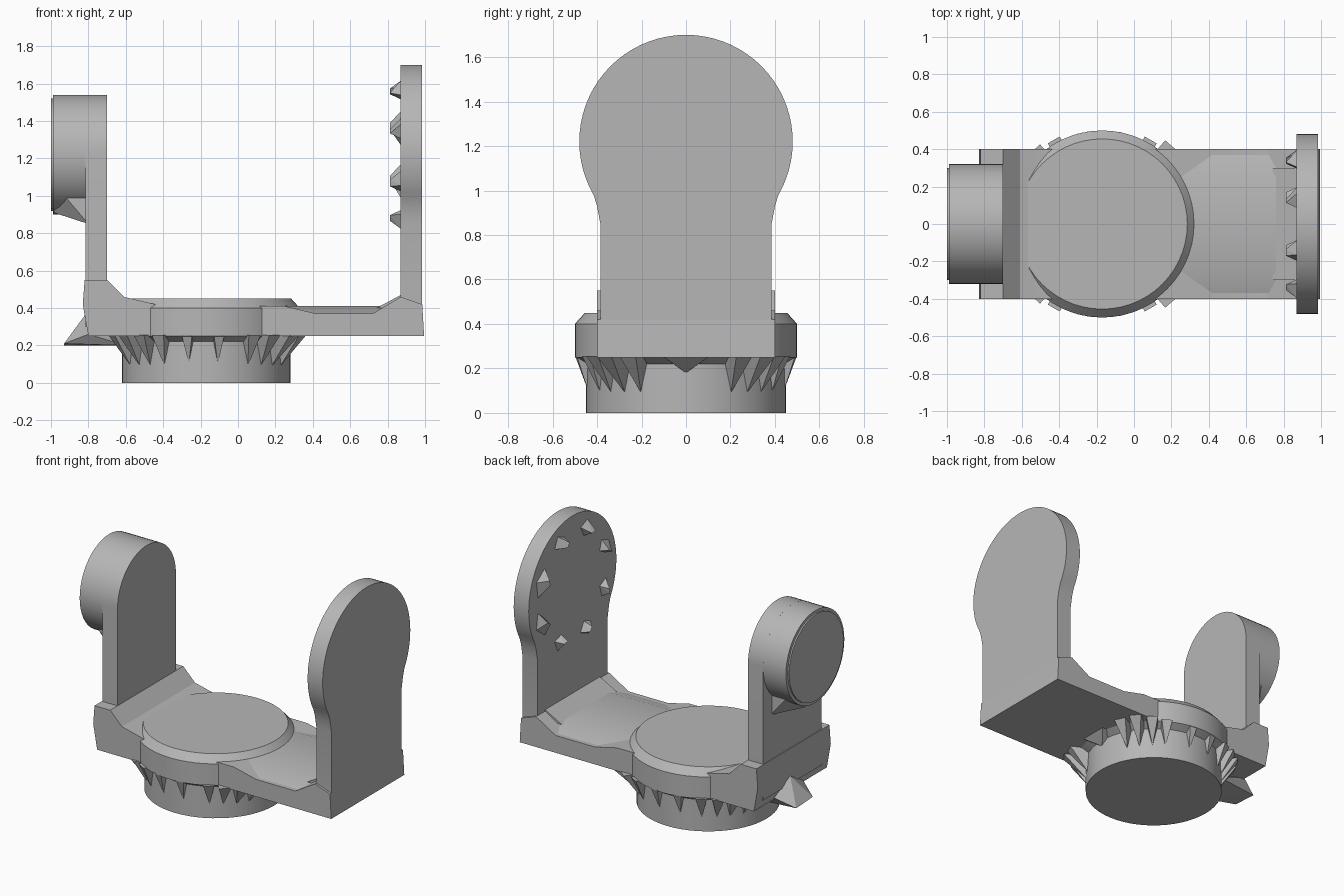
import bpy, bmesh
from math import sin, cos, pi, radians, sqrt
from mathutils import Vector

cube = bpy.data.objects.get("Cube")
if cube:
    bpy.data.objects.remove(cube, do_unlink=True)

GREY = (0.47, 0.47, 0.47, 1)
grey = bpy.data.materials.new("plain_grey")
grey.use_nodes = True
grey.diffuse_color = GREY
grey.node_tree.nodes["Principled BSDF"].inputs["Base Color"].default_value = GREY


def finish(name, bm, smooth=True):
    bmesh.ops.recalc_face_normals(bm, faces=bm.faces)
    mesh = bpy.data.meshes.new(name)
    bm.to_mesh(mesh)
    bm.free()
    mesh.materials.append(grey)
    obj = bpy.data.objects.new(name, mesh)
    bpy.context.collection.objects.link(obj)
    if smooth:
        bpy.ops.object.select_all(action='DESELECT')
        obj.select_set(True)
        bpy.context.view_layer.objects.active = obj
        bpy.ops.object.shade_smooth_by_angle(angle=radians(25))
    return obj


def prism(name, points, axis, lo, hi):
    """Extrude a flat outline along x (outline in y, z) or y (outline in x, z)."""
    bm = bmesh.new()
    place = (lambda p, t: (t, p[0], p[1])) if axis == 'x' else (lambda p, t: (p[0], t, p[1]))
    face = bm.faces.new([bm.verts.new(place(p, lo)) for p in points])
    ext = bmesh.ops.extrude_face_region(bm, geom=[face])
    shift = Vector(place((0, 0), hi - lo))
    bmesh.ops.translate(bm, vec=shift, verts=[v for v in ext['geom'] if isinstance(v, bmesh.types.BMVert)])
    return finish(name, bm)


def lathe(name, profile, x, steps=56):
    bm = bmesh.new()
    verts = [bm.verts.new((r, 0, z)) for r, z in profile]
    edges = [bm.edges.new(pair) for pair in zip(verts, verts[1:])]
    bmesh.ops.spin(bm, geom=verts + edges, cent=(0, 0, 0), axis=(0, 0, 1), angle=2 * pi, steps=steps)
    bmesh.ops.remove_doubles(bm, verts=bm.verts, dist=0.0005)
    bmesh.ops.translate(bm, vec=(x, 0, 0), verts=bm.verts)
    return finish(name, bm)


def arc(radius, z, start, end, steps):
    angles = [radians(start + (end - start) * i / steps) for i in range(steps + 1)]
    return [(radius * cos(a), z + radius * sin(a)) for a in angles]


def add_hull(bm, points):
    verts = [bm.verts.new(p) for p in points]
    bmesh.ops.convex_hull(bm, input=verts)


# Turntable: foot cylinder, wider collar and chamfered top
CX = -0.17
lathe("turntable", [(0, 0), (0.45, 0), (0.45, 0.22), (0.5, 0.25), (0.5, 0.4),
                    (0.455, 0.45), (0, 0.45)], CX)

# Cross deck with sloped corners at both uprights
prism("deck", [(-0.8, 0.25), (0.995, 0.25), (0.985, 0.42), (0.87, 0.46), (0.72, 0.37),
               (0.42, 0.37), (0.25, 0.41), (-0.4, 0.41), (-0.61, 0.46), (-0.7, 0.55),
               (-0.82, 0.55), (-0.83, 0.42)], 'y', -0.4, 0.4)
prism("deck_crown", [(-0.4, 0.36), (0.4, 0.36), (0.25, 0.41), (-0.25, 0.41)], 'x', 0.2, 0.78)
prism("deck_crown_fillet", [(0.74, 0.4), (0.87, 0.47), (0.87, 0.4)], 'y', -0.3, 0.3)

# Tall upright with round head
HEAD_Z = 1.22
prism("tall_upright", [(-0.385, 0.25), (0.385, 0.25), (0.385, 0.85), (0.4, 0.93)]
      + arc(0.48, HEAD_Z, -30, 210, 48) + [(-0.4, 0.93), (-0.385, 0.85)], 'x', 0.87, 0.985)

# Short upright with its round bearing
prism("short_upright", [(-0.32, 0.3), (0.32, 0.3)] + arc(0.32, HEAD_Z, 0, 180, 32),
      'x', -0.815, -0.7)
bearing = prism("bearing", arc(0.32, HEAD_Z, 0, 352.5, 47), 'x', -0.99, -0.72)
bm = bmesh.new()
for y in (-0.22, 0.22):
    for p in ((-0.8, y, 0.85), (-0.8, y, 1.1), (-0.985, y * 0.5, 0.91), (-0.97, y, 1.05)):
        bm.verts.new(p)
bmesh.ops.convex_hull(bm, input=bm.verts[:])
finish("bearing_gusset", bm, False)

# Pointed studs in a ring on the inside of the tall upright
bm = bmesh.new()
for i in range(8):
    a = radians(22.5 + 45 * i)
    out = Vector((0, cos(a), sin(a)))
    side = Vector((0, -sin(a), cos(a)))
    centre = Vector((0.872, 0, HEAD_Z)) + out * 0.37
    width = 0.1 if i in (0, 7) else 0.06
    add_hull(bm, [centre + out * 0.06, centre + side * width, centre - side * width,
                  centre - out * 0.05, centre + Vector((-0.06, 0, 0)) + side * 0.03,
                  centre + Vector((-0.06, 0, 0)) - out * 0.02])
finish("stud_ring", bm, False)

# Tapering teeth between the foot cylinder and the deck
bm = bmesh.new()
teeth = [(0, 0.54, 14, 0.18)]
for sign in (1, -1):
    teeth += [(sign * a, r, 5, 0.09) for a, r in
              ((27, 0.58), (38, 0.6), (49, 0.56), (60, 0.52), (120, 0.52), (132, 0.54),
               (143, 0.56), (155, 0.56))]
    teeth += [(sign * 82, 0.5, 4, 0.1), (sign * 102, 0.5, 4, 0.1)]
for angle, reach, half, low in teeth:
    def at(offset, r, z):
        a = radians(angle + offset)
        return (CX + r * cos(a), r * sin(a), z)
    add_hull(bm, [at(-half, 0.44, 0.255), at(half, 0.44, 0.255), at(-half * 0.8, reach, 0.255),
                  at(half * 0.8, reach, 0.255), at(0, 0.445, low)])
finish("foot_teeth", bm, False)

# Small pointed lug on the short end
bm = bmesh.new()
add_hull(bm, [(-0.93, 0.12, 0.2), (-0.93, -0.06, 0.21), (-0.6, 0.16, 0.2), (-0.6, -0.16, 0.2),
              (-0.8, 0.18, 0.26), (-0.8, -0.14, 0.26), (-0.82, 0.03, 0.36), (-0.6, 0, 0.26)])
finish("end_lug", bm, False)

# Rough rim where the bearing face ends
prism("bearing_face", arc(0.3, HEAD_Z, 0, 345, 23), 'x', -1.0, -0.98)
